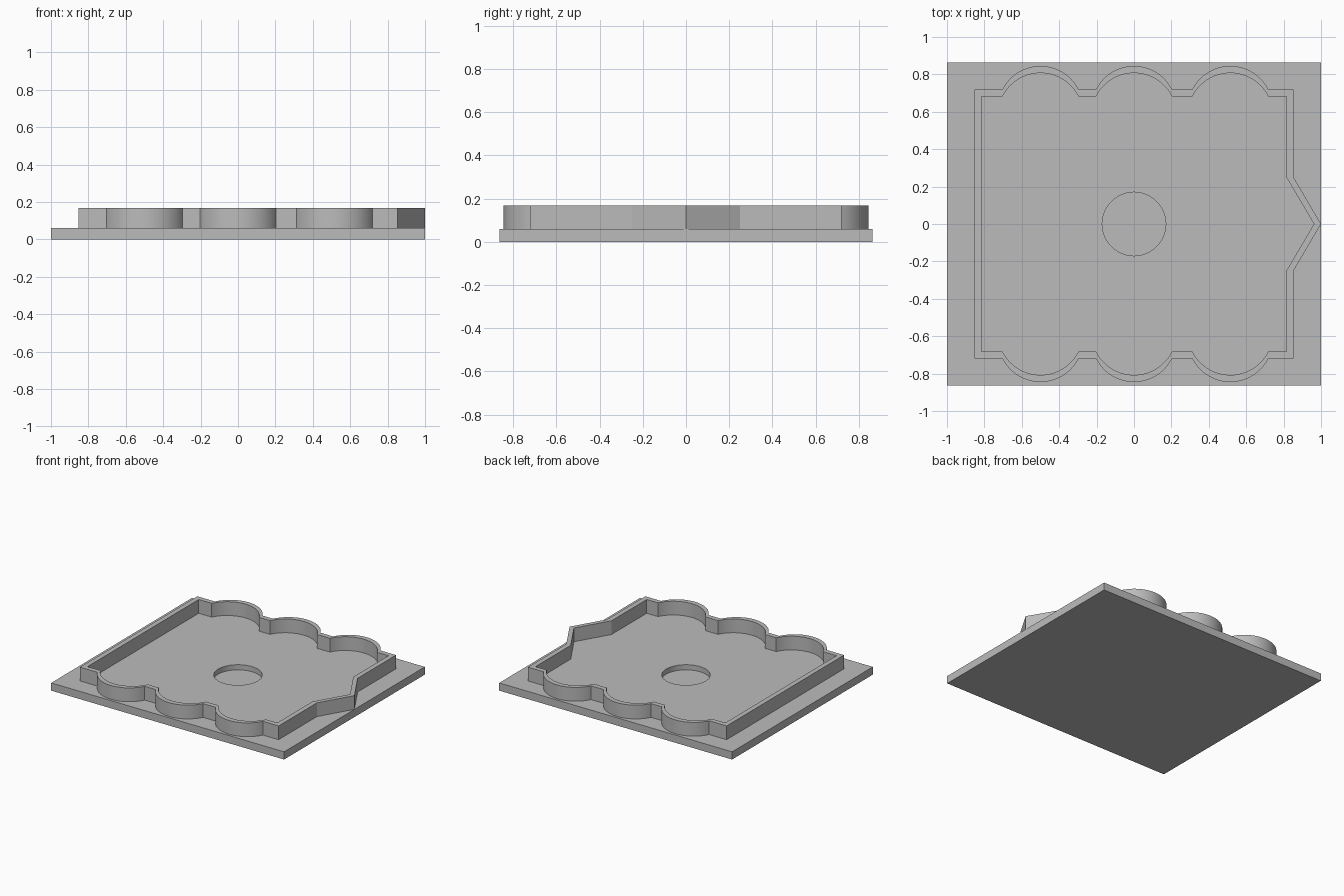
import bpy, bmesh, math

if "Cube" in bpy.data.objects:
    bpy.data.objects.remove(bpy.data.objects["Cube"], do_unlink=True)

PLATE_TOP, WALL_TOP, WALL = 0.06, 0.167, 0.038
LOBES = (0.515, 0.0, -0.5)

grey = bpy.data.materials.new("plain_grey")
grey.use_nodes = True
grey.diffuse_color = (0.5, 0.5, 0.5, 1)
grey.node_tree.nodes["Principled BSDF"].inputs["Base Color"].default_value = (0.5, 0.5, 0.5, 1)


def make_object(name, bm):
    bmesh.ops.recalc_face_normals(bm, faces=bm.faces)
    mesh = bpy.data.meshes.new(name)
    bm.to_mesh(mesh)
    bm.free()
    mesh.materials.append(grey)
    obj = bpy.data.objects.new(name, mesh)
    bpy.context.collection.objects.link(obj)
    return obj


def wall_outline(inset):
    """Lobed plan, shifted inward by inset on every side."""
    x, y = 0.853 - inset, 0.72 - inset
    half, rise, steps = 0.203, 0.125, 24
    radius = (half ** 2 + rise ** 2) / (2 * rise)
    sweep = math.asin(half / radius)
    back = [(x, y)]
    for cx in LOBES:
        for i in range(steps + 1):
            a = sweep * (1 - 2 * i / steps)
            back.append((cx + radius * math.sin(a),
                         y + rise - radius + radius * math.cos(a)))
    back.append((-x, y))
    front = [(px, -py) for px, py in reversed(back)]
    point = [(x, -0.25), (1 - inset, 0), (x, 0.25)]
    return back + front + point


# Base plate
bm = bmesh.new()
bmesh.ops.create_cube(bm, size=1)
for v in bm.verts:
    v.co = (v.co.x * 2, v.co.y * 1.726, (v.co.z + 0.5) * PLATE_TOP)
plate = make_object("base_plate", bm)

# Shallow round recess in the middle
bm = bmesh.new()
bmesh.ops.create_cone(bm, cap_ends=True, segments=64, radius1=0.17, radius2=0.17, depth=0.1)
bmesh.ops.translate(bm, verts=bm.verts, vec=(0, 0, 0.02 + 0.05))
cutter = make_object("recess_cutter", bm)
cutter.hide_render = True
cutter.hide_viewport = True
cut = plate.modifiers.new("recess", "BOOLEAN")
cut.operation = "DIFFERENCE"
cut.solver = "EXACT"
cut.object = cutter

# Raised wall: outer and inner outlines joined into a closed ring
bm = bmesh.new()
bottom = PLATE_TOP - 0.01
loops = []
for inset, z in ((0, bottom), (0, WALL_TOP), (WALL, WALL_TOP), (WALL, bottom)):
    loops.append([bm.verts.new((x, y, z)) for x, y in wall_outline(inset)])
count = len(loops[0])
for a, b in zip(loops, loops[1:] + loops[:1]):
    for i in range(count):
        j = (i + 1) % count
        bm.faces.new((a[i], a[j], b[j], b[i]))
wall = make_object("lobed_wall", bm)

# Smooth curved sides, crisp corners
bpy.ops.object.select_all(action="DESELECT")
for obj in (wall, plate):
    obj.select_set(True)
bpy.context.view_layer.objects.active = wall
bpy.ops.object.shade_smooth_by_angle(angle=math.radians(25))
